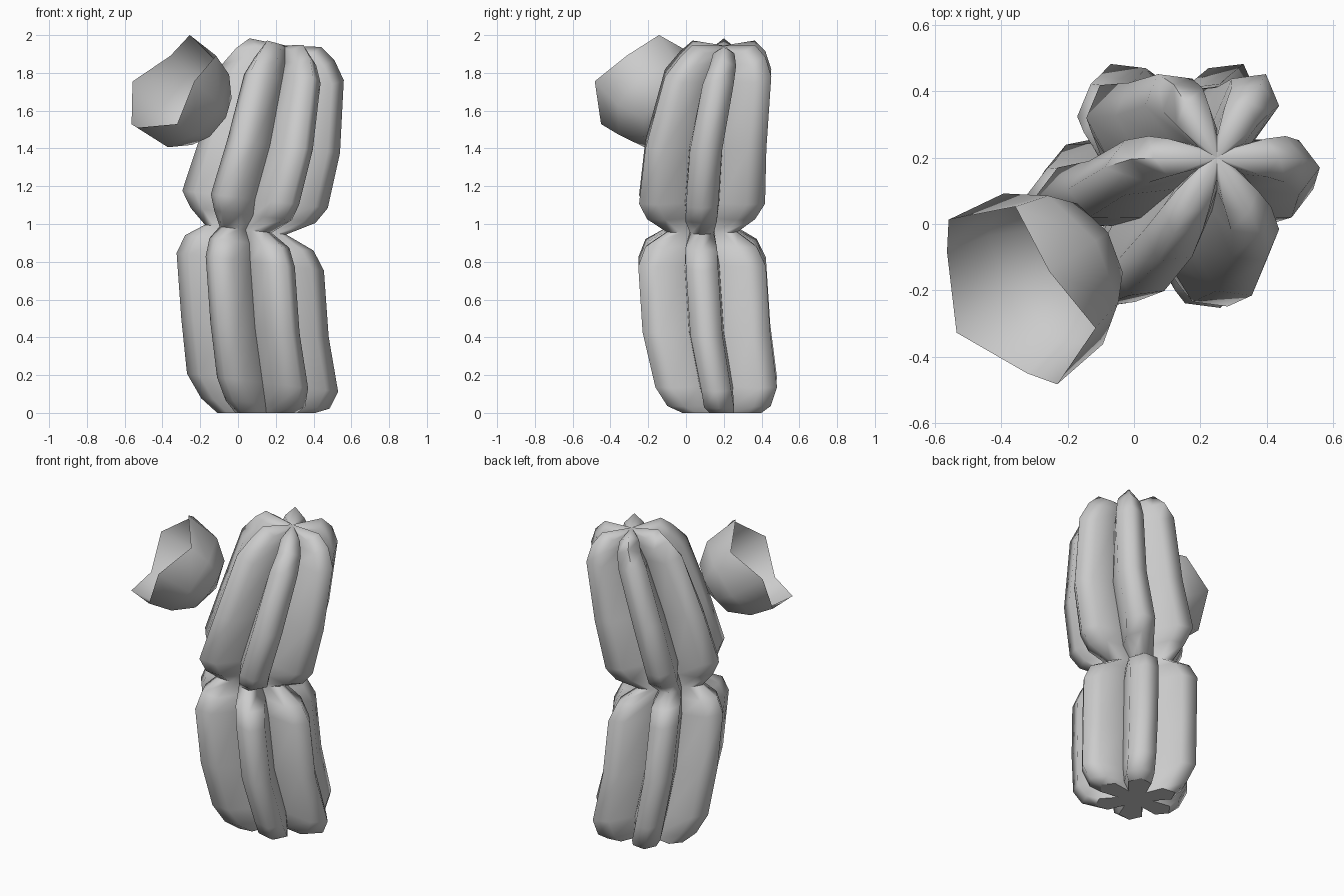
import bpy, math
from mathutils import Vector

if "Cube" in bpy.data.objects:
    bpy.data.objects.remove(bpy.data.objects["Cube"])


def make_object(name, verts, faces, angle):
    mesh = bpy.data.meshes.new(name)
    mesh.from_pydata([tuple(v) for v in verts], [], faces)
    obj = bpy.data.objects.new(name, mesh)
    bpy.context.collection.objects.link(obj)
    bpy.ops.object.select_all(action='DESELECT')
    obj.select_set(True)
    bpy.context.view_layer.objects.active = obj
    bpy.ops.object.shade_smooth_by_angle(angle=math.radians(angle))
    return obj


def bridge(rings, n):
    return [(k * n + i, k * n + (i + 1) % n, (k + 1) * n + (i + 1) % n, (k + 1) * n + i)
            for k in range(rings - 1) for i in range(n)]


RIBS = 6


def rib_ring(z, cx, cy, r, tilt, valley=0.47, drop=0, squash=1):
    # star-shaped slice: rounded ribs separated by valleys;
    # drop lowers the rib sides so the top ends in ridges
    f = min(1.0, 0.25 + 0.75 * r / 0.34)
    profile = [(valley * r, None), (r - 0.065 * f, -0.085 * f), (r, 0), (r - 0.065 * f, 0.085 * f)]
    pts = []
    for k in range(RIBS):
        a = k * math.tau / RIBS
        for d, w in profile:
            if w is None:
                b = a - math.pi / RIBS
                x, y = d * math.cos(b), d * math.sin(b)
            else:
                x = d * math.cos(a) - w * math.sin(a)
                y = d * math.sin(a) + w * math.cos(a)
            low = drop if w != 0 else 0
            pts.append(Vector((cx + x, cy + y * squash, z - tilt * x - low)))
    return pts


# Ribbed stem: two bulging segments along a curved spine
# (z, x, y, radius, tilt, valley depth, drop, squash)
spine = [(0, .15, .19, .26, 0, .4, 0, .93), (.05, .145, .175, .34, .08, .47, 0, .93),
         (.16, .13, .16, .40, .12, .47, 0, .93),
         (.45, .09, .108, .39, .12), (.80, .065, .085, .39, .12), (.90, .06, .08, .34, .12),
         (.97, .04, .085, .215, .12, .6), (1.045, .08, .08, .33, .12), (1.13, .09, .085, .385, .12),
         (1.42, .17, .105, .37, .12), (1.80, .235, .17, .325, .12, .4, .03),
         (1.90, .25, .195, .26, .12, .35, .04), (1.96, .25, .20, .19, .12, .33, .04)]
verts = [v for s in spine for v in rib_ring(*s)]
n = RIBS * 4
faces = bridge(len(spine), n)
bottom, top = len(verts), len(verts) + 1
verts += [Vector((.15, .19, 0)), Vector((.25, .20, 1.945))]
last = (len(spine) - 1) * n
for i in range(n):
    j = (i + 1) % n
    faces += [(bottom, j, i), (top, last + i, last + j)]
stem = make_object("cactus_stem", verts, faces, 85)
for p in stem.data.polygons:
    if p.center.z < 0.001:
        p.use_smooth = False      # flat underside

# Open flower cup with four petal tips, leaning out of the stem
center = Vector((-.395, -.235, 1.755))
axis = Vector((-.69, -.454, .563)).normalized()
side = Vector((-.55, .83, 0))
side = (side - axis * side.dot(axis)).normalized()
up = side.cross(axis)
if up.z < 0:
    up = -up
cup = [(0.297, 0, 0.31, -.08), (0.272, -.22, 0.272, -.22), (0.175, -.34, 0.175, -.34)]
verts = []
for tip_r, tip_d, notch_r, notch_d in cup:
    for k in range(8):
        r, d = (notch_r, notch_d) if k % 2 else (tip_r, tip_d)
        a = k * math.tau / 8
        verts.append(center + axis * d + (up * math.cos(a) + side * math.sin(a)) * r)
faces = bridge(3, 8)
verts.append(center - axis * .40)
faces += [(24, 16 + i, 16 + (i + 1) % 8) for i in range(8)]
if up.cross(side).dot(axis) > 0:
    faces = [f[::-1] for f in faces]
make_object("flower", verts, faces, 60)
